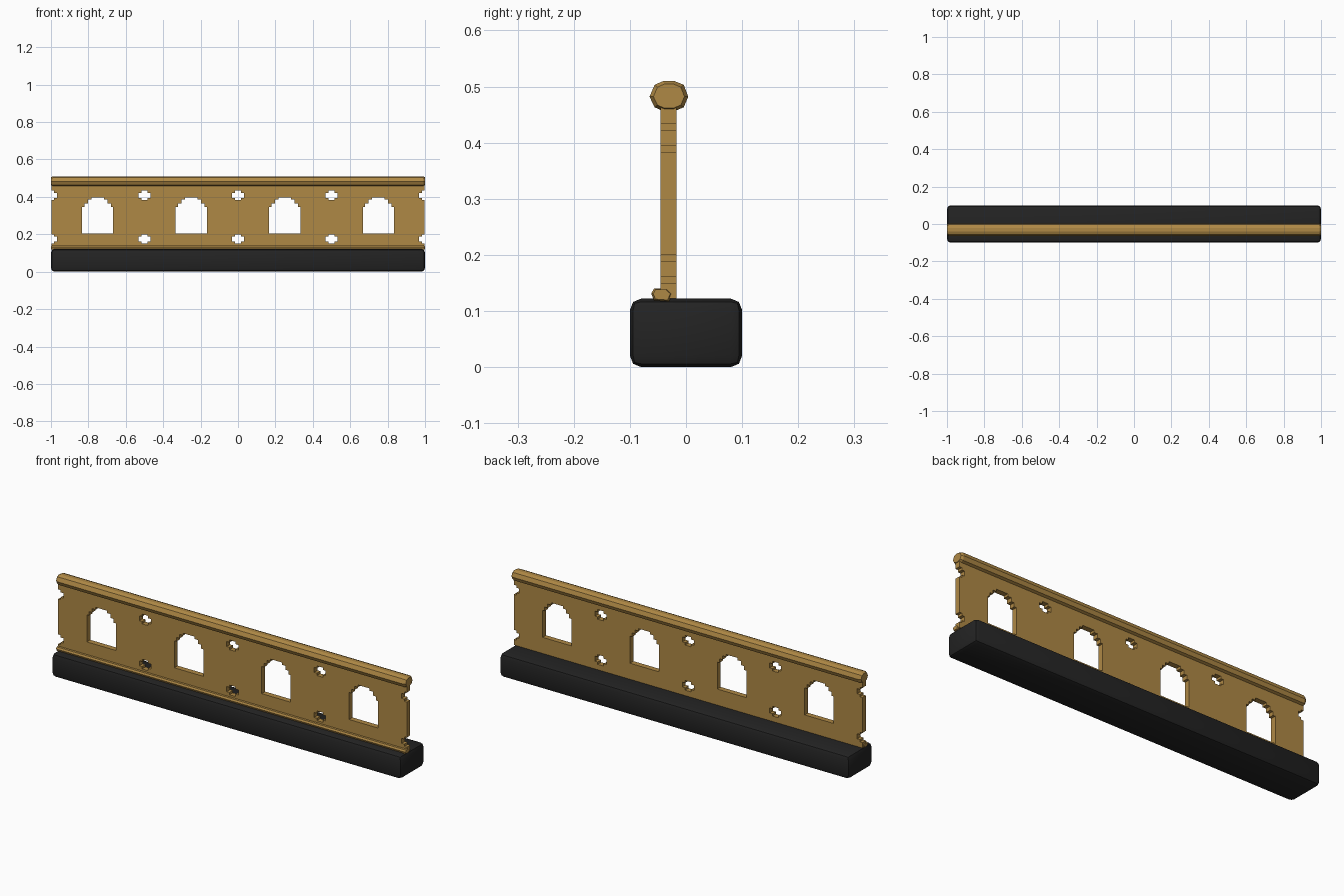
import bpy
import bmesh

cube = bpy.data.objects.get("Cube")
if cube:
    bpy.data.objects.remove(cube, do_unlink=True)


def material(name, rgb):
    m = bpy.data.materials.new(name)
    m.use_nodes = True
    m.diffuse_color = (*rgb, 1)
    m.node_tree.nodes["Principled BSDF"].inputs["Base Color"].default_value = (*rgb, 1)
    return m


gold = material("old gold", (0.43, 0.25, 0.06))
black = material("soft black", (0.017, 0.017, 0.017))


def add_object(name, mesh, mat, smooth=False):
    mesh.materials.clear()
    mesh.materials.append(mat)
    ob = bpy.data.objects.new(name, mesh)
    bpy.context.collection.objects.link(ob)
    if smooth:
        bpy.ops.object.select_all(action='DESELECT')
        ob.select_set(True)
        bpy.context.view_layer.objects.active = ob
        bpy.ops.object.shade_smooth_by_angle(angle=0.5)
    return ob


def rail(name, profile, inset, taper):
    """Sweep a (y, z) profile along x, with narrowed ends."""
    cy = sum(p[0] for p in profile) / len(profile)
    cz = sum(p[1] for p in profile) / len(profile)
    bm = bmesh.new()
    rings = []
    for x, s in ((-1, taper), (-1 + inset, 1), (1 - inset, 1), (1, taper)):
        rings.append([bm.verts.new((x, cy + (y - cy) * s, cz + (z - cz) * s))
                      for y, z in profile])
    n = len(profile)
    for a, b in zip(rings, rings[1:]):
        for i in range(n):
            bm.faces.new((a[i], a[(i + 1) % n], b[(i + 1) % n], b[i]))
    bm.faces.new(rings[0])
    bm.faces.new(rings[-1])
    bmesh.ops.recalc_face_normals(bm, faces=bm.faces)
    mesh = bpy.data.meshes.new(name)
    bm.to_mesh(mesh)
    bm.free()
    return add_object(name, mesh, gold)


# Base block with rounded edges
bm = bmesh.new()
bmesh.ops.create_cube(bm, size=1)
for v in bm.verts:
    v.co = (v.co.x * 2, v.co.y * 0.2, (v.co.z + 0.5) * 0.122)
bmesh.ops.bevel(bm, geom=bm.edges[:], offset=0.02, segments=2, profile=0.5,
                affect='EDGES')
base_mesh = bpy.data.meshes.new("base_block")
bm.to_mesh(base_mesh)
bm.free()
add_object("base_block", base_mesh, black, smooth=True)

# Pierced panel: outline with end notches, arched windows, small cross holes
HOLE_Z = (0.175, 0.408)
half_cross = [(0.017, -0.025), (0.017, -0.013), (0.033, -0.013),
              (0.033, 0.013), (0.017, 0.013), (0.017, 0.025)]
half_arch = [(0.083, 0.205), (0.083, 0.345), (0.07, 0.345), (0.07, 0.365),
             (0.053, 0.365), (0.053, 0.385), (0.033, 0.385), (0.033, 0.397)]


def mirrored(half, cx, cz=0):
    return ([(cx + x, cz + z) for x, z in half]
            + [(cx - x, cz + z) for x, z in reversed(half)])


END = 0.997
right_edge = [(END, 0.122)]
for hz in HOLE_Z:
    right_edge += [(END, hz - 0.025)]
    right_edge += [(1 - x, hz + z) for x, z in half_cross]
    right_edge += [(END, hz + 0.025)]
right_edge.append((END, 0.47))

loops = [mirrored(right_edge, 0)]
loops += [mirrored(half_arch, x) for x in (-0.75, -0.25, 0.25, 0.75)]
loops += [mirrored(half_cross, x, z) for x in (-0.5, 0, 0.5) for z in HOLE_Z]

curve = bpy.data.curves.new("panel_outline", 'CURVE')
curve.dimensions = '2D'
curve.fill_mode = 'BOTH'
curve.extrude = 0.014
for loop in loops:
    spline = curve.splines.new('POLY')
    spline.points.add(len(loop) - 1)
    for point, (x, z) in zip(spline.points, loop):
        point.co = (x, z, 0, 1)
    spline.use_cyclic_u = True

outline = bpy.data.objects.new("panel_outline", curve)
bpy.context.collection.objects.link(outline)
bpy.context.view_layer.update()
graph = bpy.context.evaluated_depsgraph_get()
panel_mesh = bpy.data.meshes.new_from_object(outline.evaluated_get(graph))
bpy.data.objects.remove(outline, do_unlink=True)

# Stand the panel upright
for v in panel_mesh.vertices:
    x, z, depth = v.co
    v.co = (x, -0.031 - depth, z)
for poly in panel_mesh.polygons:
    poly.use_smooth = False
add_object("pierced_panel", panel_mesh, gold)

# Faceted handrail along the top
rail("top_rail", [(-0.065, 0.482), (-0.056, 0.503), (-0.04, 0.51),
                  (-0.021, 0.51), (-0.004, 0.503), (0.004, 0.482),
                  (-0.004, 0.463), (-0.021, 0.456), (-0.04, 0.456),
                  (-0.056, 0.463)], 0.012, 0.8)

# Thin moulding at the foot of the panel, on the front side
rail("foot_moulding", [(-0.062, 0.131), (-0.057, 0.14), (-0.034, 0.14),
                       (-0.024, 0.131), (-0.03, 0.117), (-0.057, 0.119)],
     0.008, 0.8)
